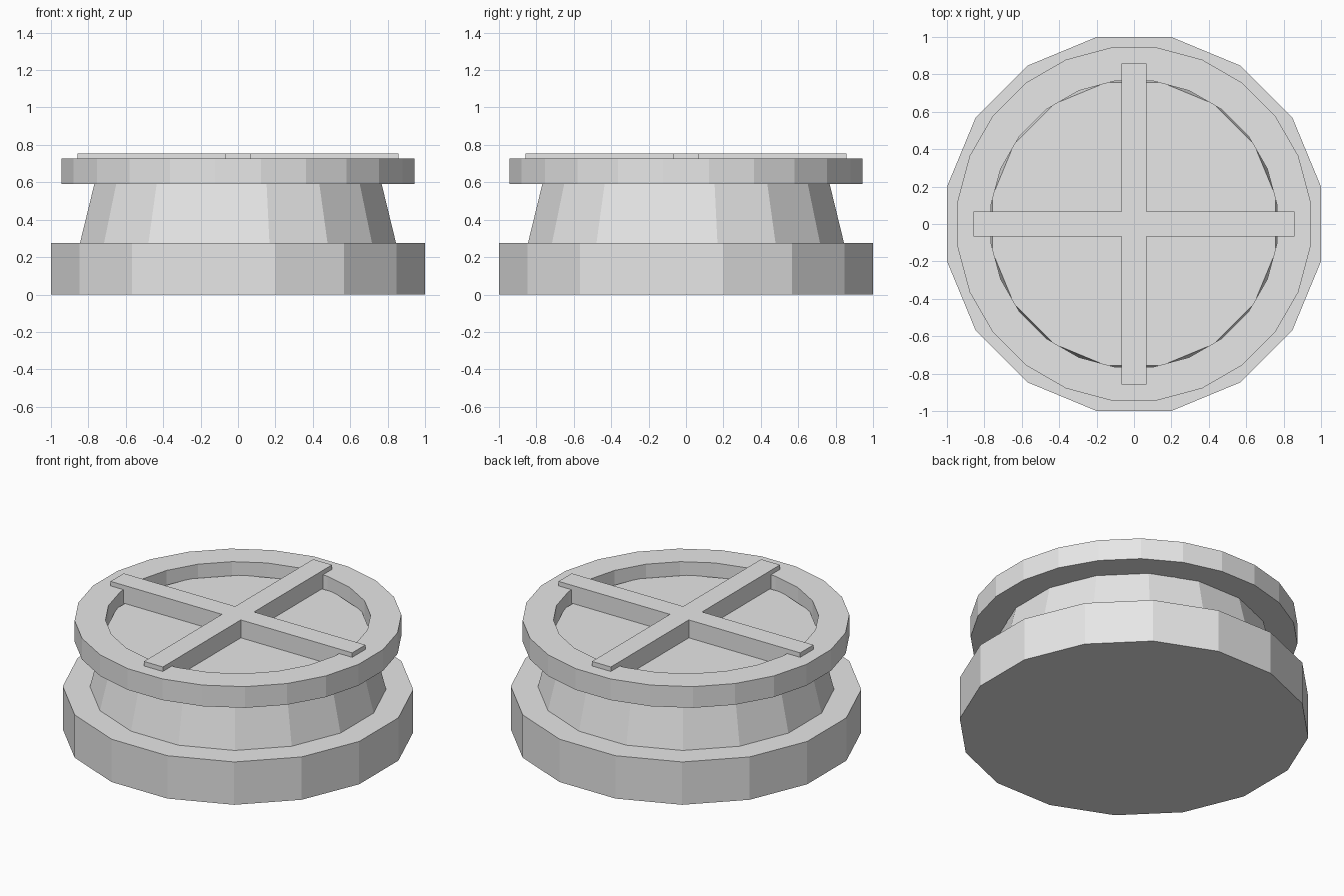
import bpy, bmesh
from math import pi, cos, sin

cube = bpy.data.objects.get("Cube")
if cube:
    bpy.data.objects.remove(cube, do_unlink=True)

grey = bpy.data.materials.new("plain_grey")
grey.use_nodes = True
grey.diffuse_color = (0.8, 0.8, 0.8, 1)
grey.node_tree.nodes["Principled BSDF"].inputs["Base Color"].default_value = (0.8, 0.8, 0.8, 1)


def finish(name, bm):
    bmesh.ops.recalc_face_normals(bm, faces=bm.faces)
    mesh = bpy.data.meshes.new(name)
    bm.to_mesh(mesh)
    bm.free()
    mesh.materials.append(grey)
    obj = bpy.data.objects.new(name, mesh)
    bpy.context.collection.objects.link(obj)


def turned(name, sides, profile, closed=False):
    """Faceted solid from (flat-to-centre distance, z) pairs; a flat faces the front."""
    bm = bmesh.new()
    loops = []
    for dist, z in profile:
        r = dist / cos(pi / sides)
        angles = [(i + 0.5) * 2 * pi / sides for i in range(sides)]
        loops.append([bm.verts.new((r * cos(a), r * sin(a), z)) for a in angles])
    pairs = list(zip(loops, loops[1:]))
    if closed:
        pairs.append((loops[-1], loops[0]))
    else:
        bm.faces.new(loops[0])
        bm.faces.new(loops[-1])
    for low, high in pairs:
        for i in range(sides):
            j = (i + 1) % sides
            bm.faces.new((low[i], low[j], high[j], high[i]))
    finish(name, bm)


# Wide foot and tapering neck, whose top is the recessed floor
turned("base", 16, [(1.0, 0), (1.0, 0.275)])
turned("neck", 16, [(0.845, 0.275), (0.756, 0.64)])

# Flat-sided rim with an open centre
turned("rim", 24, [(0.943, 0.59), (0.943, 0.726), (0.765, 0.726), (0.765, 0.59)], closed=True)

# Cross bars as one plus-shaped outline, extruded up from the floor
half, reach, bottom, top = 0.067, 0.858, 0.64, 0.755
bm = bmesh.new()
corner = [(reach, -half), (reach, half), (half, half)]
outline = []
for turn in range(4):
    outline += [bm.verts.new((x, y, bottom)) for x, y in corner]
    corner = [(-y, x) for x, y in corner]
face = bm.faces.new(outline)
raised = bmesh.ops.extrude_face_region(bm, geom=[face], use_keep_orig=True)
moved = [v for v in raised["geom"] if isinstance(v, bmesh.types.BMVert)]
bmesh.ops.translate(bm, verts=moved, vec=(0, 0, top - bottom))
finish("cross_bars", bm)
